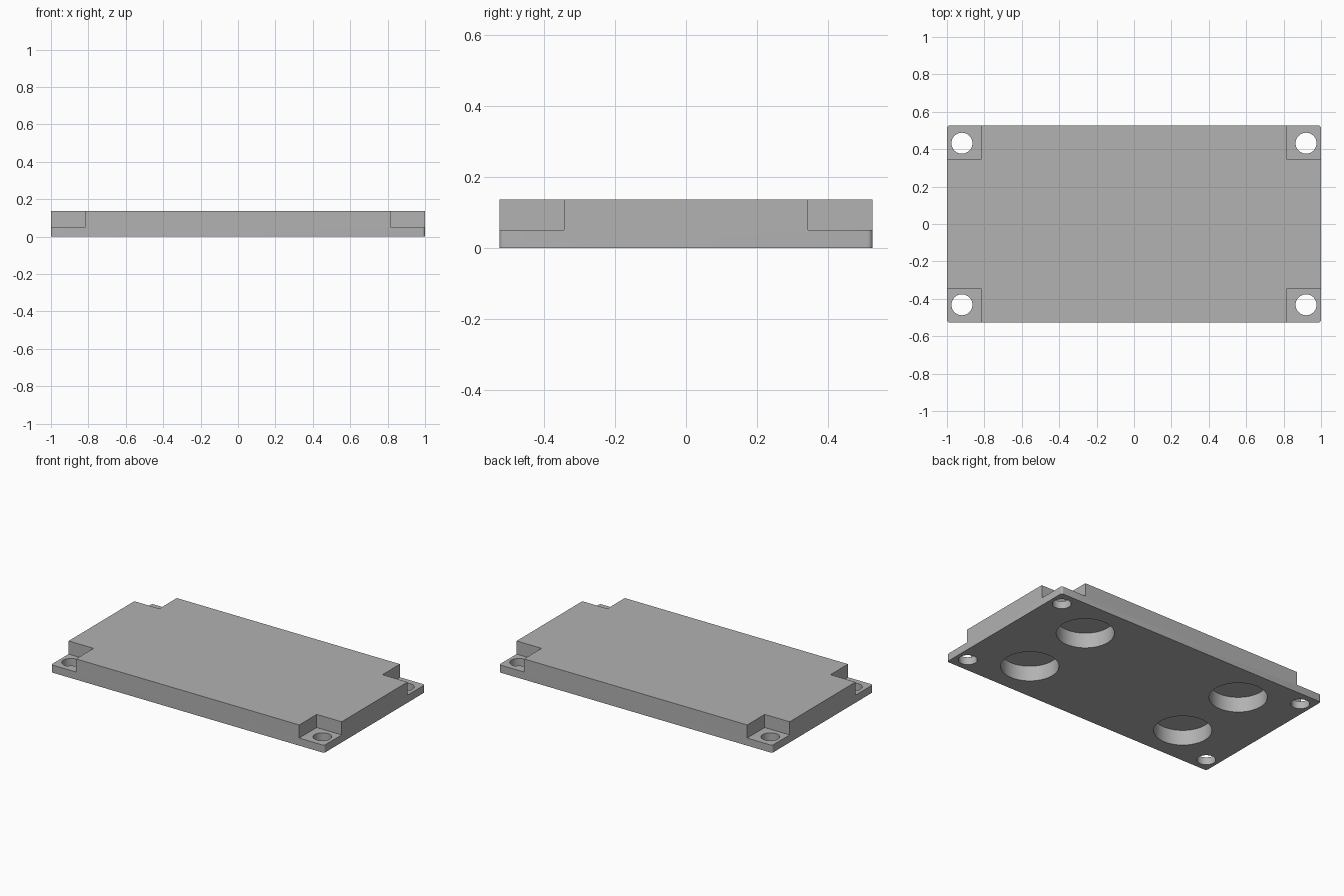
import bpy, math

if "Cube" in bpy.data.objects:
    bpy.data.objects.remove(bpy.data.objects["Cube"], do_unlink=True)

# Overall size
LENGTH, WIDTH, HEIGHT = 2.0, 1.054, 0.137
FLANGE = 0.05          # thickness left at the corners
NOTCH = 0.183          # side of the square corner steps
POCKET_DEPTH = 0.1

grey = bpy.data.materials.new("plain_grey")
grey.use_nodes = True
colour = (0.445, 0.445, 0.445, 1.0)
grey.diffuse_color = colour
grey.node_tree.nodes["Principled BSDF"].inputs["Base Color"].default_value = colour


def box(name, low, high):
    centre = [(a + b) / 2 for a, b in zip(low, high)]
    bpy.ops.mesh.primitive_cube_add(size=1, location=centre)
    ob = bpy.context.object
    ob.name = name
    ob.scale = [b - a for a, b in zip(low, high)]
    bpy.ops.object.transform_apply(location=True, rotation=False, scale=True)
    return ob


def cylinder(name, x, y, radius, bottom, top):
    bpy.ops.mesh.primitive_cylinder_add(vertices=64, radius=radius, depth=top - bottom,
                                        location=(x, y, (bottom + top) / 2))
    bpy.context.object.name = name
    return bpy.context.object


# Main block with slightly rounded vertical corners
plate = box("mounting_plate", (-LENGTH / 2, -WIDTH / 2, 0), (LENGTH / 2, WIDTH / 2, HEIGHT))
weights = plate.data.attributes.new("bevel_weight_edge", "FLOAT", "EDGE")
for edge in plate.data.edges:
    a, b = (plate.data.vertices[i].co for i in edge.vertices)
    weights.data[edge.index].value = 1.0 if abs(a.z - b.z) > 0.01 else 0.0
bevel = plate.modifiers.new("corner_rounding", "BEVEL")
bevel.limit_method = "WEIGHT"
bevel.width = 0.015
bevel.segments = 6

# Corner steps, screw holes and underside pockets, one set per quarter
cutters = []
for sx in (-1, 1):
    for sy in (-1, 1):
        xs = sorted((sx * (LENGTH / 2 - NOTCH), sx * 1.2))
        ys = sorted((sy * (WIDTH / 2 - NOTCH), sy * 0.8))
        cutters += [
            box("step_cutter", (xs[0], ys[0], FLANGE), (xs[1], ys[1], 0.3)),
            cylinder("screw_hole_cutter", sx * 0.92, sy * 0.432, 0.056, -0.1, 0.2),
            cylinder("pocket_cutter", sx * 0.59, sy * 0.255, 0.172, -0.1, POCKET_DEPTH),
        ]
for cutter in cutters:
    cutter.hide_render = True
    cut = plate.modifiers.new("cut", "BOOLEAN")
    cut.operation = "DIFFERENCE"
    cut.solver = "EXACT"
    cut.object = cutter

# Apply the cuts and remove the helpers
bpy.ops.object.select_all(action="DESELECT")
plate.select_set(True)
bpy.context.view_layer.objects.active = plate
for name in [m.name for m in plate.modifiers]:
    bpy.ops.object.modifier_apply(modifier=name)
for cutter in cutters:
    bpy.data.objects.remove(cutter, do_unlink=True)

plate.data.materials.clear()
plate.data.materials.append(grey)
bpy.ops.object.shade_smooth_by_angle(angle=math.radians(30))
